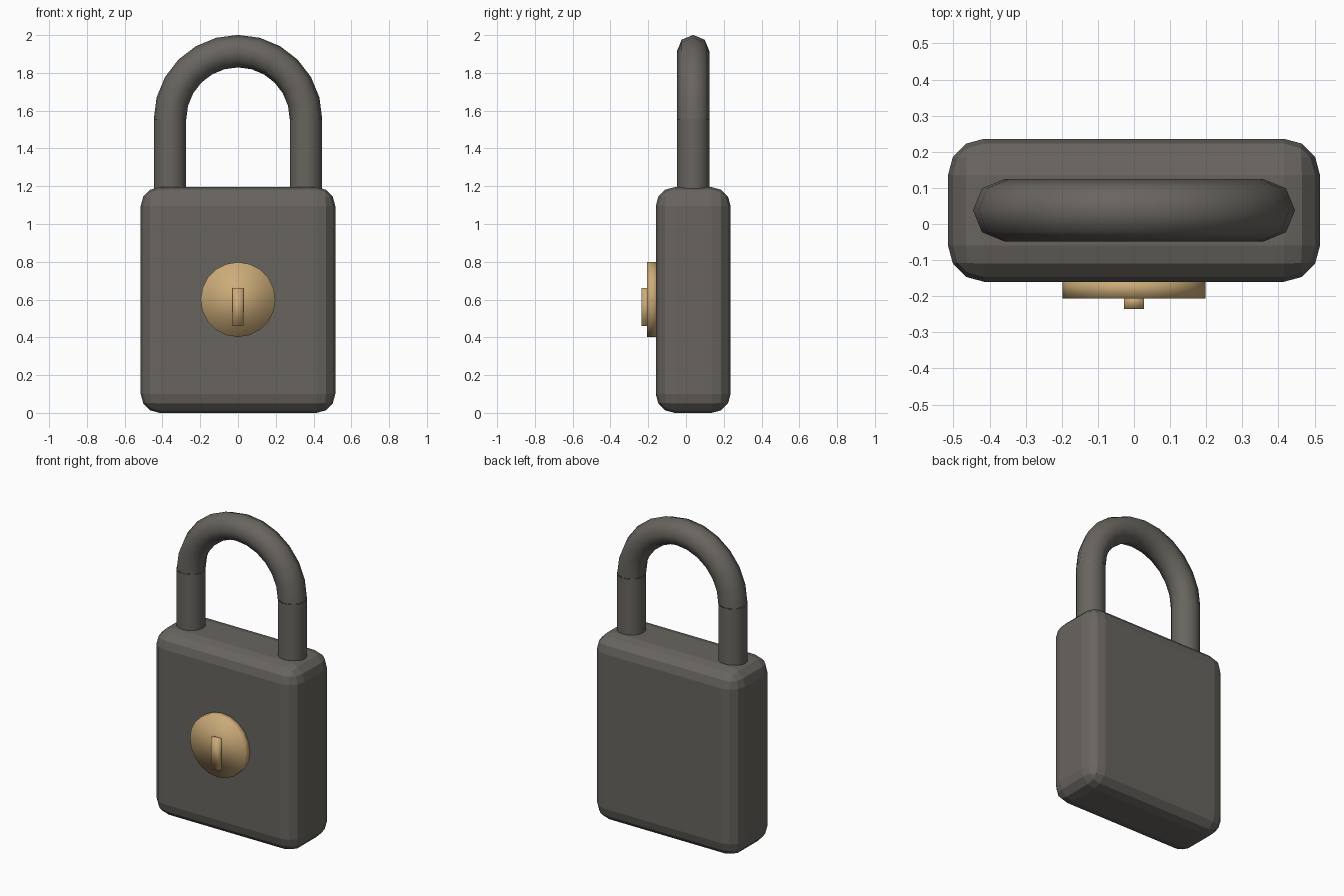
import bpy
import bmesh
from math import cos, sin, pi
from mathutils import Matrix

if "Cube" in bpy.data.objects:
    bpy.data.objects.remove(bpy.data.objects["Cube"])


def make_material(name, colour):
    mat = bpy.data.materials.new(name)
    mat.use_nodes = True
    mat.diffuse_color = colour
    mat.node_tree.nodes["Principled BSDF"].inputs["Base Color"].default_value = colour
    return mat


steel = make_material("dark grey steel", (0.14, 0.13, 0.115, 1))
brass = make_material("brass", (0.60, 0.41, 0.19, 1))


def finish(name, bm, mat, smooth):
    bmesh.ops.recalc_face_normals(bm, faces=bm.faces)
    for face in bm.faces:
        face.smooth = smooth
    mesh = bpy.data.meshes.new(name)
    bm.to_mesh(mesh)
    bm.free()
    mesh.materials.append(mat)
    obj = bpy.data.objects.new(name, mesh)
    bpy.context.collection.objects.link(obj)
    return obj


def box(name, size, centre, mat, smooth=False):
    bm = bmesh.new()
    bmesh.ops.create_cube(bm, size=1)
    bmesh.ops.scale(bm, vec=size, verts=bm.verts)
    bmesh.ops.translate(bm, vec=centre, verts=bm.verts)
    return finish(name, bm, mat, smooth)


def cylinder(name, radius, depth, sides, placement, mat, caps=True):
    bm = bmesh.new()
    bmesh.ops.create_cone(bm, cap_ends=caps, segments=sides, radius1=radius,
                          radius2=radius, depth=depth, matrix=placement)
    return finish(name, bm, mat, True)


# Lock body with rounded edges
body_y = 0.038
body = box("lock_body", (1.03, 0.396, 1.195), (0, body_y, 0.5975), steel)
bevel = body.modifiers.new("rounded edges", "BEVEL")
bevel.width = 0.1
bevel.segments = 3

# Shackle legs, sunk slightly into the body
tube, reach, bend_z = 0.086, 0.36, 1.555
foot_z = 1.15
for side, label in ((1, "left"), (-1, "right")):
    cylinder(label + "_shackle_leg", tube, bend_z - foot_z, 16,
             Matrix.Translation((side * reach, body_y, (bend_z + foot_z) / 2)),
             steel, caps=False)

# Shackle bend: an eight-sided tube swept through a half circle
steps, sides = 12, 8
bm = bmesh.new()
rings = []
for i in range(steps + 1):
    turn = pi * i / steps
    ring = []
    for j in range(sides):
        around = 2 * pi * j / sides
        r = reach + tube * cos(around)
        ring.append(bm.verts.new((r * cos(turn), body_y + tube * sin(around),
                                  bend_z + r * sin(turn))))
    rings.append(ring)
for a, b in zip(rings, rings[1:]):
    for j in range(sides):
        k = (j + 1) % sides
        bm.faces.new((a[j], a[k], b[k], b[j]))
finish("shackle_bend", bm, steel, True)

# Key disc with a raised key grip on the front
cylinder("key_disc", 0.198, 0.06, 20,
         Matrix.Translation((0, -0.177, 0.6)) @ Matrix.Rotation(pi / 2, 4, "X"), brass)
box("key_grip", (0.056, 0.04, 0.2), (0, -0.215, 0.56), brass, smooth=True)
